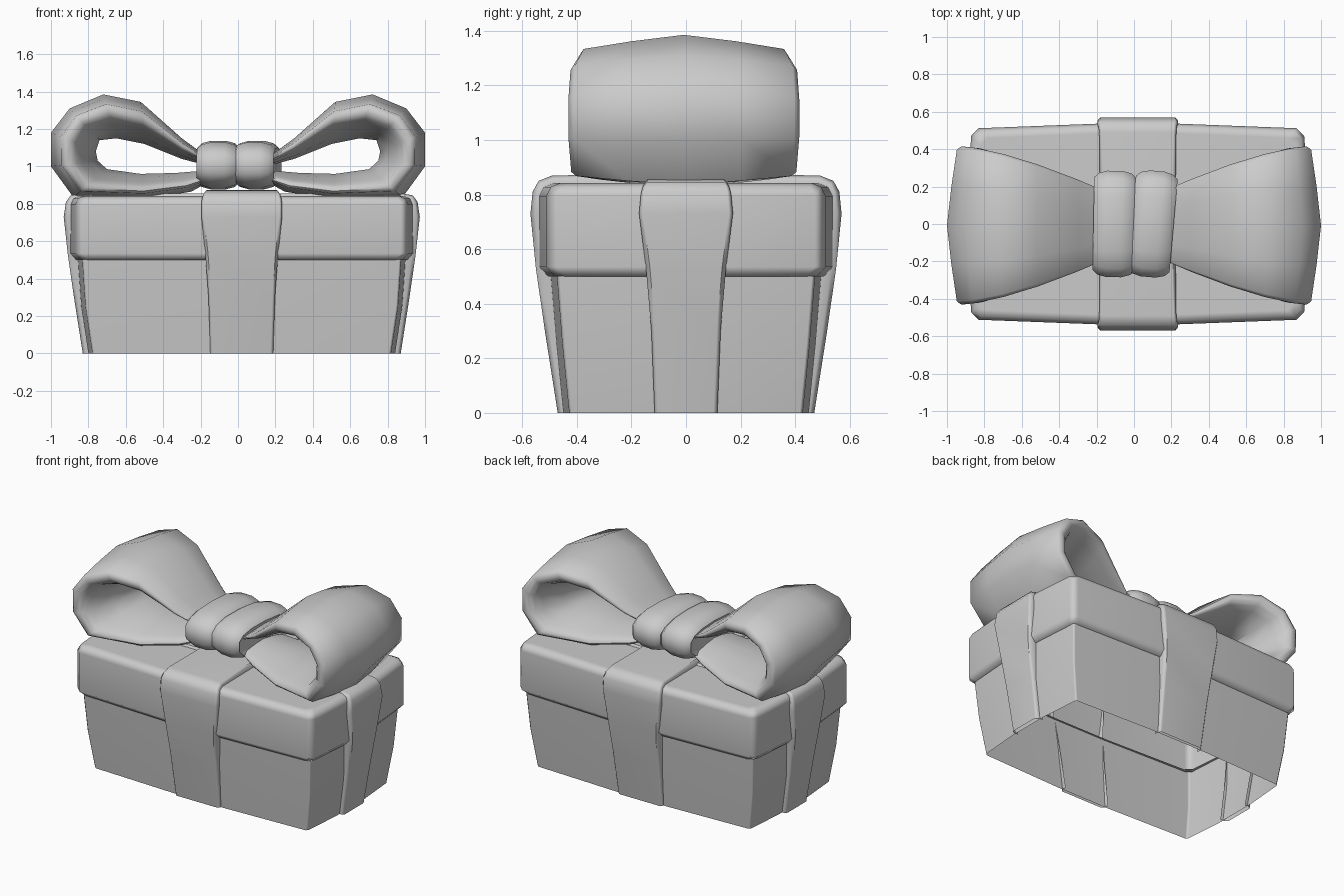
import bpy, bmesh, math
from mathutils import Matrix, Vector

if "Cube" in bpy.data.objects:
    bpy.data.objects.remove(bpy.data.objects["Cube"])

grey = bpy.data.materials.new("plain grey")
grey.use_nodes = True
COLOUR = (0.6, 0.6, 0.6, 1)
grey.diffuse_color = COLOUR
grey.node_tree.nodes["Principled BSDF"].inputs["Base Color"].default_value = COLOUR


def loft(name, rings, caps=(False, False), closed=True, cyclic=False,
         place=Matrix(), angle=50, crisp=False):
    """Skin a row of sections that all have the same number of points."""
    bm = bmesh.new()
    rows = [[bm.verts.new(place @ Vector(p)) for p in ring] for ring in rings]
    n = len(rows[0])
    pairs = list(zip(rows, rows[1:])) + ([(rows[-1], rows[0])] if cyclic else [])
    for a, b in pairs:
        for i in range(n if closed else n - 1):
            j = (i + 1) % n
            bm.faces.new((a[i], a[j], b[j], b[i]))
    for row, wanted in zip((rows[0], rows[-1]), caps):
        if wanted:
            bm.faces.new(row)
    bmesh.ops.recalc_face_normals(bm, faces=bm.faces)
    mesh = bpy.data.meshes.new(name)
    bm.to_mesh(mesh)
    bm.free()
    mesh.materials.append(grey)
    obj = bpy.data.objects.new(name, mesh)
    bpy.context.collection.objects.link(obj)
    bpy.ops.object.select_all(action='DESELECT')
    obj.select_set(True)
    bpy.context.view_layer.objects.active = obj
    bpy.ops.object.shade_smooth_by_angle(angle=math.radians(angle))
    if crisp:  # flat faces with softly shaded bevels
        obj.modifiers.new("flat_faces", 'WEIGHTED_NORMAL').keep_sharp = True
    return obj


def plan(hx, hy, z, inset, clip):
    """Oblong with bulging sides and clipped corners."""
    quarter = [(hx, 0.15), (hx - inset, hy - inset - clip),
               (hx - inset - clip, hy - inset), (0.2, hy)]
    ring = quarter + [(-x, y) for x, y in reversed(quarter)]
    ring += [(-x, -y) for x, y in ring]
    return [(x, y, z) for x, y in ring]


def strap(name, half_path, place):
    """Ribbon over the box; half_path holds (reach, height, half width)."""
    path = half_path + [(-d, z, w) for d, z, w in reversed(half_path[:-1])]
    rings = []
    for i, (d, z, w) in enumerate(path):
        a, b = path[max(i - 1, 0)], path[min(i + 1, len(path) - 1)]
        t = Vector((b[0] - a[0], b[1] - a[1])).normalized()
        nd, nz = (t.y, -t.x) if i not in (0, len(path) - 1) else (math.copysign(1, d), 0)
        if nd * d + nz * z < 0:
            nd, nz = -nd, -nz
        section = [(-w, 0.05), (-w, 0.018), (0.015 - w, 0),
                   (w - 0.015, 0), (w, 0.018), (w, 0.05)]
        rings.append([(u, d - nd * s, z - nz * s) for u, s in section])
    return loft(name, rings, closed=False, place=place, crisp=True)


# Box and lid, both hollow from below
shift = Matrix.Translation((0.02, 0, 0))
loft("box_body", [plan(hx, hy, z, 0.022, 0.012) for hx, hy, z in
                  ((0.82, 0.45, 0), (0.858, 0.475, 0.25), (0.875, 0.495, 0.502))],
     place=shift, crisp=True)
lid_levels = ((0.86, 0.48, 0.5), (0.885, 0.505, 0.5), (0.915, 0.537, 0.535),
              (0.915, 0.537, 0.795), (0.9, 0.52, 0.828), (0.865, 0.485, 0.842))
loft("box_lid", [plan(hx, hy, z, 0.025, 0.04) for hx, hy, z in lid_levels],
     caps=(False, True), place=shift, crisp=True)

# Crossing straps
strap("front_to_back_strap",
      [(0.47, 0, 0.168), (0.517, 0.3, 0.178), (0.55, 0.53, 0.195), (0.57, 0.73, 0.216),
       (0.562, 0.81, 0.216), (0.54, 0.85, 0.21), (0.49, 0.87, 0.206), (0, 0.875, 0.2)],
      shift)
strap("side_to_side_strap",
      [(0.85, 0, 0.115), (0.897, 0.3, 0.127), (0.93, 0.53, 0.147), (0.952, 0.73, 0.172),
       (0.94, 0.81, 0.165), (0.915, 0.845, 0.158), (0.86, 0.855, 0.155), (0, 0.855, 0.15)],
      shift @ Matrix.Rotation(math.pi / 2, 4, 'Z'))

# Bow loops: outer and inner outlines, blended across the ribbon's width
outer = [(0.15, 1.04), (0.3, 1.15), (0.52, 1.345), (0.72, 1.385), (0.9, 1.31), (1.0, 1.18),
         (1.0, 1.0), (0.88, 0.835), (0.5, 0.825), (0.25, 0.865), (0.15, 0.92)]
inner = [(0.15, 1.0), (0.3, 1.04), (0.5, 1.12), (0.65, 1.15), (0.74, 1.14), (0.76, 1.08),
         (0.75, 1.03), (0.7, 0.985), (0.52, 0.96), (0.33, 0.965), (0.15, 0.98)]
half = [(0, 0), (0.5, 0.1), (0.96, 0.22), (1, 0.32), (0.985, 0.45), (0.92, 0.55),
        (0.8, 0.65), (0.45, 0.85), (0, 1)]
across = half + [(-f, t) for f, t in reversed(half[1:-1])]


def loop_ring(side, f, t):
    ring = []
    for (ox, oz), (ix, iz) in zip(outer, inner):
        reach = 0.423 - 0.22 * ((1 - ox) / 0.8) ** 1.6
        ring.append((side * (ox + (ix - ox) * t), f * reach - 0.008, oz + (iz - oz) * t))
    return ring


for name, side in (("left_bow_loop", 1), ("right_bow_loop", -1)):
    loft(name, [loop_ring(side, f, t) for f, t in across], cyclic=True)


# Knot: two rounded wraps, one turned slightly
def wrap(name, x, turn):
    side = [(-0.1, 0.55), (-0.112, 0.72), (-0.088, 0.9), (-0.04, 1)]
    rings = []
    for u, s in side + [(-u, s) for u, s in reversed(side)]:
        ring = []
        for k in range(14):
            a = 2 * math.pi * (k + 0.5) / 14
            c, d = math.cos(a), math.sin(a)
            ring.append((u, math.copysign(abs(c) ** 0.8, c) * (0.29 - 0.13 * (1 - s)),
                         math.copysign(abs(d) ** 0.7, d) * (0.13 * s)))
        rings.append(ring)
    loft(name, rings, caps=(True, True),
         place=Matrix.Translation((x, 0, 1.007)) @ Matrix.Rotation(turn, 4, 'Z'))


wrap("right_knot_wrap", -0.105, math.radians(-1))
wrap("left_knot_wrap", 0.1, math.radians(-5))
